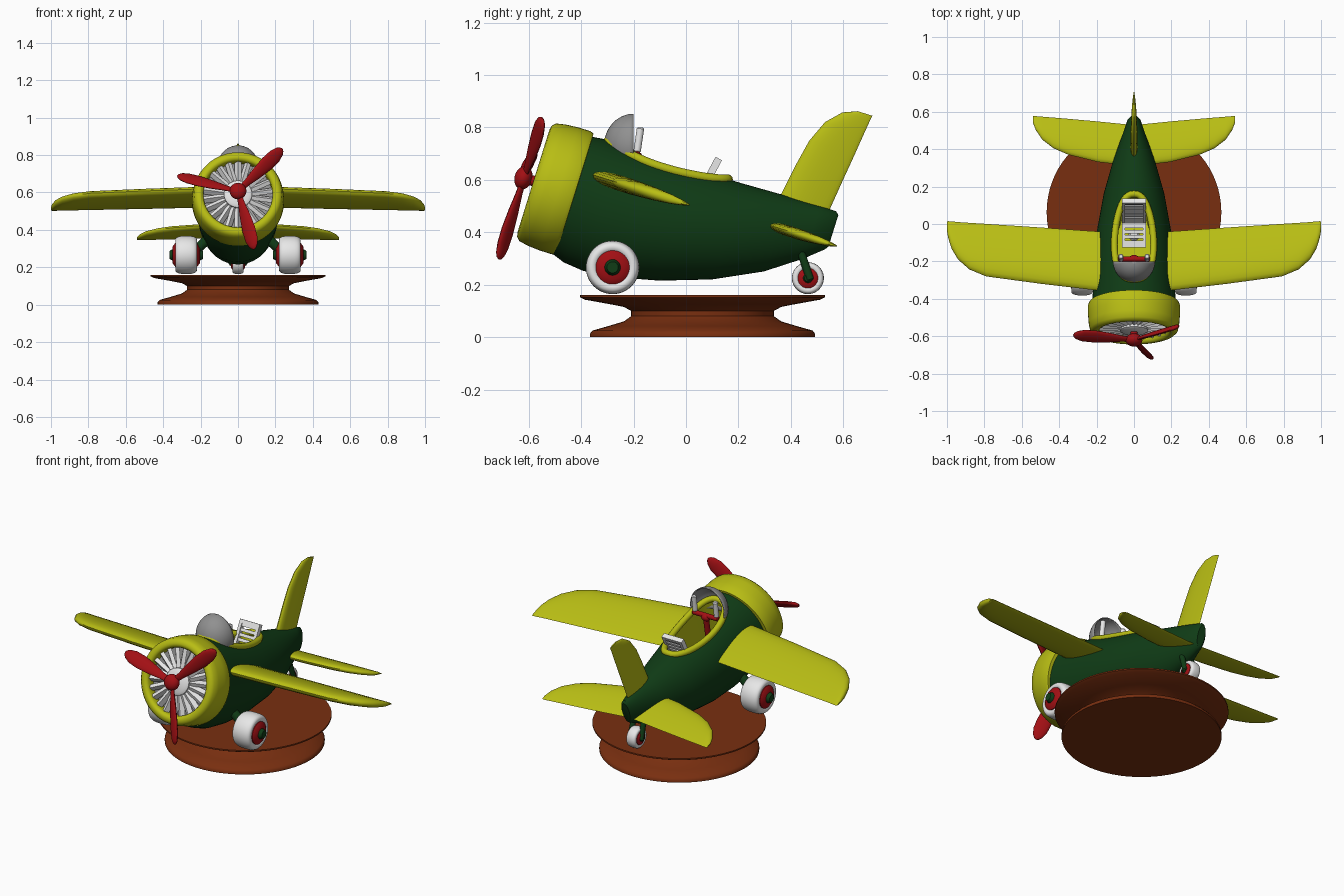
import bpy, bmesh, math
from math import sin, cos, pi, radians
from mathutils import Matrix, Vector

if "Cube" in bpy.data.objects:
    bpy.data.objects.remove(bpy.data.objects["Cube"])


def material(name, r, g, b):
    m = bpy.data.materials.new(name)
    m.use_nodes = True
    m.diffuse_color = (r, g, b, 1)
    m.node_tree.nodes["Principled BSDF"].inputs["Base Color"].default_value = (r, g, b, 1)
    return m


LIME = material("lime", .48, .51, .007)
GREEN = material("dark_green", .005, .045, .008)
RED = material("red", .36, .005, .007)
WHITE = material("white", .8, .8, .8)
GREY = material("grey", .28, .28, .28)
BROWN = material("brown", .19, .028, .005)

# The aircraft sits nose-up: local y runs back along the body, local z is up
TILT = Matrix.Translation((0, -.58, .595)) @ Matrix.Rotation(radians(-17.3), 4, 'X')
ALONG_Y = Matrix.Rotation(radians(-90), 4, 'X')
ALONG_X = Matrix.Rotation(radians(90), 4, 'Y')


def finish(name, bm, mat, matrix=Matrix()):
    bmesh.ops.recalc_face_normals(bm, faces=bm.faces)
    me = bpy.data.meshes.new(name)
    bm.to_mesh(me)
    bm.free()
    me.materials.append(mat)
    ob = bpy.data.objects.new(name, me)
    bpy.context.collection.objects.link(ob)
    ob.matrix_world = matrix
    return ob


def loft(name, rings, mat, matrix=Matrix(), closed=False):
    """Skin a row of rings, capped at the ends or joined into a loop."""
    bm = bmesh.new()
    vs = [[bm.verts.new(p) for p in ring] for ring in rings]
    n = len(vs[0])
    pairs = list(zip(vs, vs[1:])) + ([(vs[-1], vs[0])] if closed else [])
    for a, b in pairs:
        for i in range(n):
            j = (i + 1) % n
            bm.faces.new((a[i], a[j], b[j], b[i]))
    if not closed:
        bm.faces.new(vs[0])
        bm.faces.new(vs[-1])
    return finish(name, bm, mat, matrix)


def circle(n):
    return [2 * pi * i / n for i in range(n)]


def lathe(name, profile, mat, matrix=Matrix(), closed=False, n=48):
    rings = [[(r * cos(a), r * sin(a), h) for a in circle(n)] for r, h in profile]
    return loft(name, rings, mat, matrix, closed)


def tube(name, a, b, r, mat, n=16):
    a, b = Vector(a), Vector(b)
    d = b - a
    m = Matrix.Translation(a) @ d.to_track_quat('Z', 'Y').to_matrix().to_4x4()
    k, e = d.length, r * .35
    return lathe(name, [(r - e, 0), (r, e), (r, k - e), (r - e, k)], mat, m, n=n)


def ball(name, centre, size, mat, matrix=Matrix()):
    bm = bmesh.new()
    bmesh.ops.create_uvsphere(bm, u_segments=32, v_segments=20, radius=1)
    bmesh.ops.scale(bm, vec=size, verts=bm.verts)
    bmesh.ops.translate(bm, vec=centre, verts=bm.verts)
    return finish(name, bm, mat, matrix)


def boxes(name, mats, mat, matrix=Matrix()):
    bm = bmesh.new()
    for m in mats:
        bmesh.ops.create_cube(bm, size=1, matrix=m)
    return finish(name, bm, mat, matrix)


def box(centre, size):
    return Matrix.Translation(centre) @ Matrix.Diagonal((*size, 1))


def surface(name, stations, thick, place):
    """Aerofoil from (span, leading, trailing, thickness factor) stations."""
    rings = []
    for s, le, te, f in stations:
        ring = []
        for a in circle(24):
            c = (1 - cos(a)) / 2
            ring.append(place(s, le + (te - le) * c, thick * f * sin(a) * (1.15 - .7 * c)))
        rings.append(ring)
    return loft(name, rings, LIME, TILT)


# Display stand
lathe("stand", [(.43, 0), (.43, .012), (.42, .025), (.36, .042), (.30, .06), (.272, .08),
                (.272, .1), (.3, .115), (.35, .125), (.45, .143), (.467, .152), (.467, .16)],
      BROWN, Matrix.Translation((0, .063, 0)), n=72)

# Fuselage: position, top, bottom, half width
BODY = [(.14, .225, -.24, .225), (.2, .232, -.262, .222), (.28, .232, -.271, .217),
        (.4, .228, -.259, .211), (.57, .226, -.22, .198), (.76, .228, -.156, .163),
        (.94, .233, -.068, .11), (1.07, .234, .024, .06), (1.135, .233, .08, .036),
        (1.147, .222, .095, .024)]


def body_at(y):
    for a, b in zip(BODY, BODY[1:]):
        if y <= b[0]:
            t = (y - a[0]) / (b[0] - a[0])
            return [p + (q - p) * t for p, q in zip(a, b)]
    return BODY[-1]


fuselage = loft("fuselage", [[(w * cos(a), y, (t + b) / 2 + (t - b) / 2 * sin(a)) for a in circle(48)]
                             for y, t, b, w in BODY], GREEN, TILT)


# Cockpit opening with lime lining
def opening(a, width, length):
    c = cos(a)
    x = math.copysign(abs(c) ** .8, c) * width * (1 - .12 * sin(a))
    return x, .465 + length * sin(a)


cutter = loft("cockpit_cutter", [[(*opening(a, .098, .235), z) for a in circle(40)]
                                 for z in (-.03, .4)], GREEN, TILT)
cutter.hide_render = True
fuselage.data.materials.append(LIME)
cutter.data.materials.append(LIME)
for p in cutter.data.polygons:
    p.material_index = 1
cut = fuselage.modifiers.new("cockpit", 'BOOLEAN')
cut.object = cutter
cut.operation = 'DIFFERENCE'
bpy.context.view_layer.objects.active = fuselage
bpy.ops.object.modifier_apply(modifier="cockpit")
bpy.data.objects.remove(cutter)

# Padded cockpit rim following the body surface
curve = bpy.data.curves.new("cockpit_rim", 'CURVE')
curve.dimensions = '3D'
curve.bevel_depth = .018
path = curve.splines.new('POLY')
path.points.add(47)
path.use_cyclic_u = True
for point, a in zip(path.points, circle(48)):
    x, y = opening(a, .104, .24)
    _, t, b, w = body_at(y)
    point.co = (x, y, (t + b) / 2 + (t - b) / 2 * math.sqrt(1 - (x / w) ** 2), 1)
curve.materials.append(LIME)
rim = bpy.data.objects.new("cockpit_rim", curve)
bpy.context.collection.objects.link(rim)
rim.matrix_world = TILT

# Engine cowling, radial engine and propeller
lathe("cowling", [(.185, .07), (.185, .015), (.192, .003), (.205, -.002), (.222, .002), (.235, .015),
                  (.242, .05), (.246, .1), (.246, .15), (.24, .163), (.2, .165)],
      LIME, TILT @ ALONG_Y, True, 64)
lathe("engine_back", [(.19, .06), (.19, .07)], GREY, TILT @ ALONG_Y)
lathe("engine_hub", [(.06, .0), (.075, .01), (.075, .065)], WHITE, TILT @ ALONG_Y)
boxes("engine_fins", [Matrix.Rotation(a, 4, 'Y') @ Matrix.Translation((0, .035, .125))
                      @ Matrix.Rotation(radians(35), 4, 'Z') @ Matrix.Diagonal((.022, .03, .12, 1))
                      for a in circle(22)], WHITE, TILT)
ball("propeller_hub", (0, -.042, 0), (.045, .034, .045), RED, TILT)
tube("propeller_shaft", TILT @ Vector((0, -.04, 0)), TILT @ Vector((0, .05, 0)), .02, RED)
pitch = Matrix.Rotation(radians(33), 3, 'Z')
for k in range(3):
    rings = [[pitch @ Vector((w * cos(a), min(.012, w * .5) * sin(a), r)) for a in circle(16)]
             for r, w in ((.02, .016), (.07, .02), (.14, .032), (.22, .041), (.28, .039),
                          (.315, .027), (.33, .015), (.336, .004))]
    loft("propeller_blade_%d" % (k + 1), rings, RED, TILT @ Matrix.Translation((0, -.04, 0))
         @ Matrix.Rotation(radians(45 + 120 * k), 4, 'Y'))

# Wings, tailplane and fin
WING = [(.16, .203, .535, 1), (.5, .245, .56, 1), (.79, .286, .58, .95), (.88, .325, .586, .9),
        (.94, .38, .59, .8), (.975, .44, .594, .65), (.993, .5, .595, .45), (1, .54, .594, .15)]
TAIL = [(.02, .9, 1.13, 1), (.19, .921, 1.148, 1), (.35, .962, 1.163, 1), (.43, .998, 1.17, .9),
        (.49, 1.046, 1.175, .75), (.525, 1.1, 1.178, .55), (.54, 1.14, 1.178, .15)]
FIN = [(.17, .905, 1.1, 1), (.238, .916, 1.11, 1), (.36, .936, 1.125, .95), (.46, .957, 1.138, .85),
       (.545, .993, 1.148, .7), (.6, 1.045, 1.155, .5), (.622, 1.1, 1.158, .2)]
for side, sx in (("left", 1), ("right", -1)):
    surface(side + "_wing", WING, .034, lambda s, y, h: (sx * s, y, .09 + h))
    surface(side + "_tailplane", TAIL, .024, lambda s, y, h: (sx * s, y, .107 + h))
loft_fin = lambda s, y, h: (h, y, s)
surface("tail_fin", FIN, .023, loft_fin)


# Wheels
def wheel(name, centre, r, half):
    m = Matrix.Translation(centre) @ ALONG_X
    mid, dr = r * .76, r * .24
    tyre = [(mid + dr * math.copysign(abs(cos(a)) ** .75, cos(a)),
             half * math.copysign(abs(sin(a)) ** .75, sin(a))) for a in circle(20)]
    lathe(name + "_tyre", tyre, WHITE, m, True)
    for part, rad, h, mat in (("disc", .63, 1.25, RED), ("hub", .3, 1.55, GREEN)):
        k, e = r * rad, half * h
        lathe(name + "_" + part, [(k * .7, -e), (k, -e * .8), (k, e * .8), (k * .7, e)], mat, m)


for side, sx in (("left", 1), ("right", -1)):
    wheel(side + "_wheel", (sx * .277, -.28, .266), .102, .058)
    tube(side + "_wheel_strut", (sx * .13, -.28, .38), (sx * .25, -.28, .268), .026, GREEN)
    tube(side + "_tail_fork", (sx * .037, .475, .215), (sx * .03, .43, .35), .015, GREEN)
wheel("tail_wheel", (0, .465, .225), .061, .03)

# Windshield: a quarter shell
bm = bmesh.new()
bmesh.ops.create_uvsphere(bm, u_segments=40, v_segments=24, radius=1)
bmesh.ops.delete(bm, geom=[v for v in bm.verts if v.co.y > .01 or v.co.z < -.45], context='VERTS')
bmesh.ops.scale(bm, vec=(.113, .113, .122), verts=bm.verts)
shield = finish("windshield", bm, GREY, Matrix.Translation((0, -.2, .73)))
shell = shield.modifiers.new("thickness", 'SOLIDIFY')
shell.thickness = .006

# Control yoke
tube("yoke_column", (0, -.23, .45), (0, -.185, .69), .016, RED)
ball("yoke_boot", (0, -.225, .47), (.04, .04, .03), RED)
ball("yoke_joint", (0, -.187, .685), (.028, .022, .022), RED)
tube("yoke_bar", (-.085, -.187, .695), (.085, -.187, .695), .014, RED)
for side, sx in (("left", 1), ("right", -1)):
    tube(side + "_yoke_grip", (sx * .07, -.187, .705), (sx * .07, -.173, .8), .014, WHITE)


# Slatted seat: a frame with cross slats, used for the cushion and the backrest
def slatted(name, length, count, matrix):
    parts = [box((sx * .056, length / 2, 0), (.018, length, .028)) for sx in (-1, 1)]
    parts += [box((0, y, 0), (.13, .02, .028)) for y in (.01, length - .01)]
    step = length / (count + 1)
    parts += [box((0, step * (i + 1), 0), (.11, step * .65, .016)) for i in range(count)]
    boxes(name, parts, WHITE, matrix)


slatted("seat_cushion", .14, 4, Matrix.Translation((0, -.125, .47)))
slatted("seat_backrest", .245, 8, Matrix.Translation((0, .01, .465)) @ Matrix.Rotation(radians(62), 4, 'X'))
tube("seat_post", (0, -.06, .38), (0, -.06, .465), .03, WHITE)

# Smooth shading with crisp edges
bpy.ops.object.select_all(action='DESELECT')
for ob in bpy.context.scene.objects:
    if ob.type == 'MESH':
        ob.select_set(True)
        bpy.context.view_layer.objects.active = ob
bpy.ops.object.shade_smooth_by_angle(angle=radians(40))
